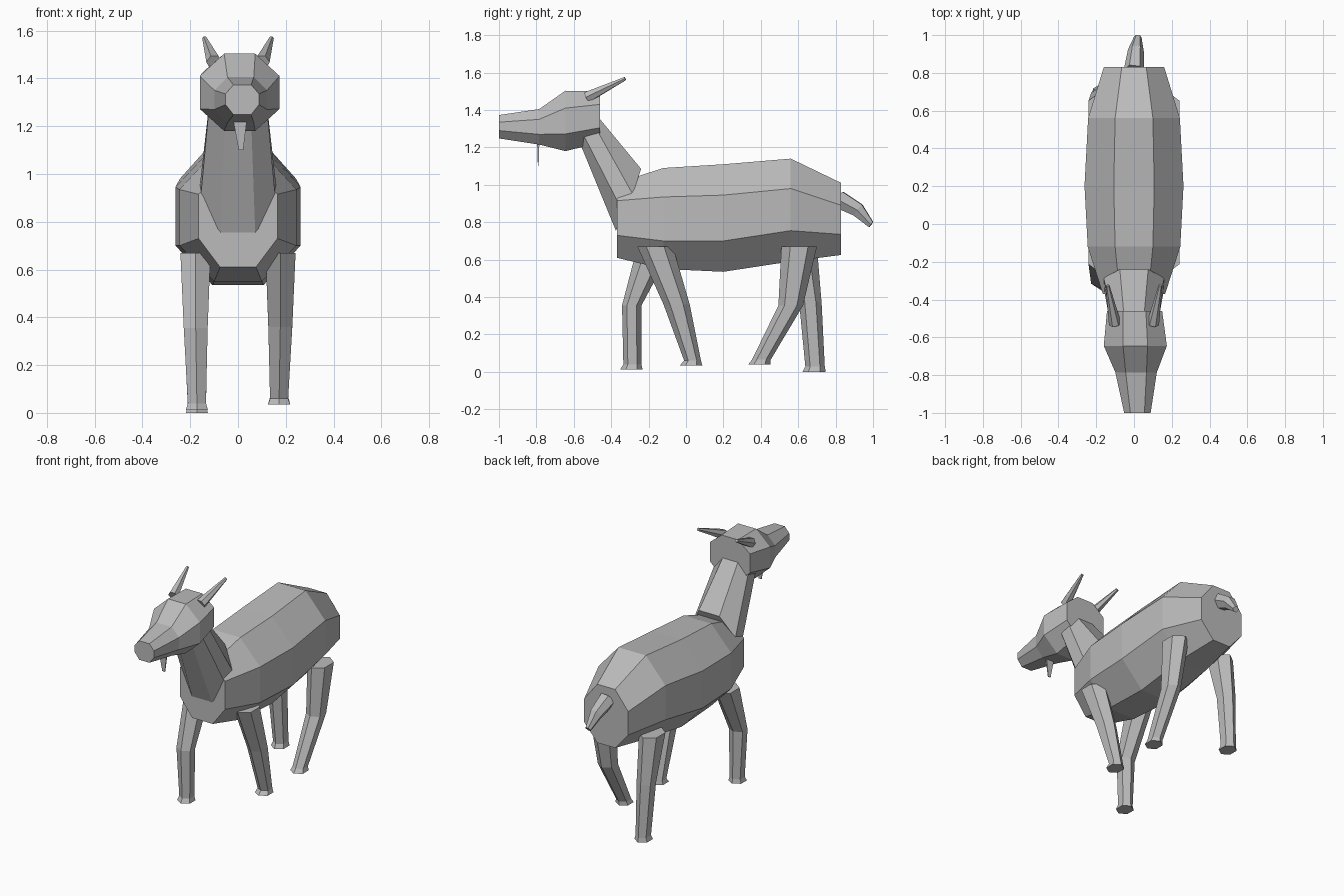
import bpy, bmesh, math
from mathutils import Vector

cube = bpy.data.objects.get("Cube")
if cube:
    bpy.data.objects.remove(cube)

grey = bpy.data.materials.new("plain grey")
grey.use_nodes = True
grey.diffuse_color = (0.5, 0.5, 0.5, 1)
grey.node_tree.nodes["Principled BSDF"].inputs["Base Color"].default_value = (0.5, 0.5, 0.5, 1)


def loft(name, rings):
    """Skin a list of equal-length vertex rings and cap both ends."""
    bm = bmesh.new()
    loops = [[bm.verts.new(p) for p in ring] for ring in rings]
    n = len(loops[0])
    for a, b in zip(loops, loops[1:]):
        for i in range(n):
            j = (i + 1) % n
            bm.faces.new((a[i], a[j], b[j], b[i]))
    bm.faces.new(loops[0])
    bm.faces.new(loops[-1])
    bmesh.ops.recalc_face_normals(bm, faces=bm.faces)
    mesh = bpy.data.meshes.new(name)
    bm.to_mesh(mesh)
    bm.free()
    mesh.materials.append(grey)
    obj = bpy.data.objects.new(name, mesh)
    bpy.context.collection.objects.link(obj)
    return obj


def mirrored(half, shift=0):
    """Close a half outline, listed bottom to top, across the middle."""
    left = [(shift + x, y, z) for x, y, z in half]
    right = [(shift - x, y, z) for x, y, z in reversed(half)]
    return left + right


def octagon(y, inner, outer, heights, shift=0):
    widths = (inner, outer, outer, inner)
    return mirrored([(w, y, z) for w, z in zip(widths, heights)], shift)


def hexagon(x, y, z, rx, ry):
    """Level ring with a corner pointing to the front."""
    return [(x + rx * math.sin(a) / math.sin(math.pi / 3), y + ry * math.cos(a), z)
            for a in (math.pi * k / 3 for k in range(6))]


def taper(name, stations, sides=6):
    """Round tapering spike; each station is a centre and a radius."""
    axis = Vector(stations[-1][0]) - Vector(stations[0][0])
    turn = axis.to_track_quat('Z', 'Y')
    rings = []
    for centre, r in stations:
        rings.append([Vector(centre) + turn @ Vector((r * math.cos(a), r * math.sin(a), 0))
                      for a in (math.tau * k / sides for k in range(sides))])
    return loft(name, rings)


# Torso
loft("torso", [
    octagon(-0.37, 0.075, 0.165, (0.61, 0.73, 0.915, 1.01)),
    octagon(-0.12, 0.1, 0.245, (0.55, 0.70, 0.935, 1.09)),
    octagon(0.2, 0.107, 0.262, (0.535, 0.70, 0.945, 1.11)),
    octagon(0.56, 0.1, 0.243, (0.59, 0.755, 0.98, 1.14)),
    octagon(0.83, 0.065, 0.16, (0.625, 0.735, 0.89, 1.01)),
])

# Neck, leaning forward into the head
loft("neck", [
    mirrored([(0.072, -0.375, 0.755), (0.16, -0.34, 0.86), (0.16, -0.285, 0.95), (0.075, -0.24, 1.085)]),
    mirrored([(0.055, -0.57, 1.23), (0.12, -0.56, 1.29), (0.12, -0.48, 1.3), (0.055, -0.463, 1.355)]),
])

# Head with muzzle
loft("head", [
    octagon(-1.0, 0.037, 0.07, (1.248, 1.29, 1.335, 1.373), 0.018),
    octagon(-0.785, 0.055, 0.11, (1.215, 1.27, 1.35, 1.405), 0.011),
    octagon(-0.645, 0.065, 0.167, (1.18, 1.272, 1.41, 1.503), 0.007),
    octagon(-0.46, 0.06, 0.146, (1.225, 1.305, 1.43, 1.5), 0.003),
])

# Horns
for side, s in (("left", 1), ("right", -1)):
    taper(side + "_horn", [((s * 0.1, -0.53, 1.468), 0.033), ((s * 0.14, -0.325, 1.568), 0.01)])

# Beard: a thin wedge below the chin
loft("beard", [[(x, -0.79 + y, z) for x, y in ((a, -t), (b, -t), (b, t), (a, t))]
               for a, b, t, z in ((-0.02, 0.037, 0.006, 1.225), (0.003, 0.022, 0.002, 1.1))])

# Tail
taper("tail", [((0, 0.81, 0.925), 0.055), ((0.01, 0.92, 0.865), 0.042), ((0.02, 0.99, 0.787), 0.02)])

# Legs: hip, knee, ankle and sole as (y, z, half depth)
legs = {
    "left_front_leg": (1, [(-0.165, 0.67, 0.095), (-0.05, 0.36, 0.07), (0.035, 0.06, 0.045), (0.027, 0.035, 0.06)]),
    "right_front_leg": (-1, [(-0.165, 0.67, 0.095), (-0.29, 0.355, 0.052), (-0.287, 0.04, 0.048), (-0.292, 0.013, 0.06)]),
    "left_hind_leg": (1, [(0.605, 0.67, 0.095), (0.56, 0.355, 0.066), (0.403, 0.065, 0.05), (0.393, 0.04, 0.06)]),
    "right_hind_leg": (-1, [(0.605, 0.67, 0.095), (0.665, 0.37, 0.06), (0.69, 0.028, 0.052), (0.685, 0.0, 0.062)]),
}
half_widths = (0.063, 0.05, 0.038, 0.046)
centres = (0.178, 0.177, 0.172, 0.172)
for name, (s, joints) in legs.items():
    loft(name, [hexagon(s * x, y, z, w, d)
                for (y, z, d), x, w in zip(joints, centres, half_widths)])
